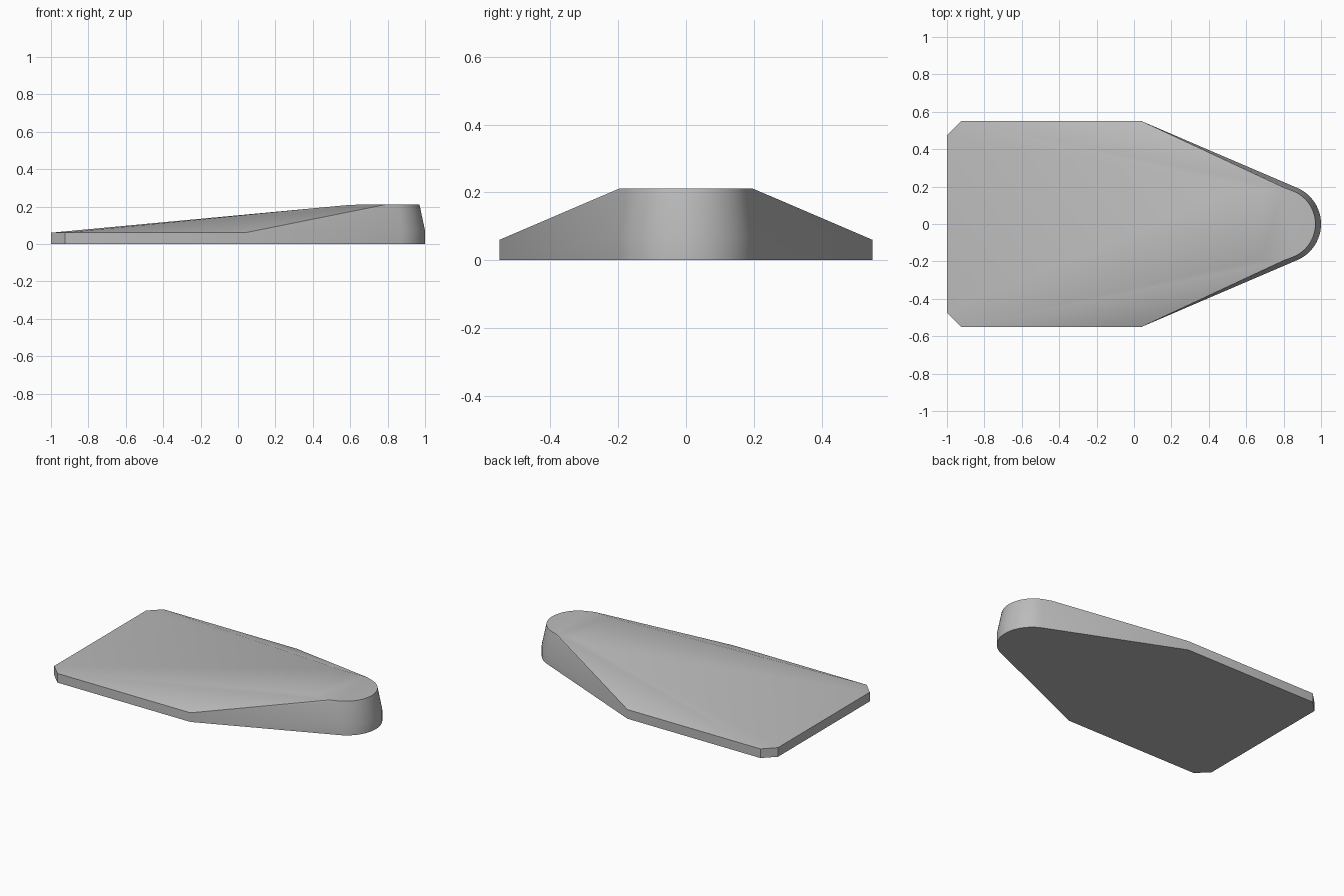
import bpy, bmesh
from math import radians, cos, sin

cube = bpy.data.objects.get("Cube")
if cube:
    bpy.data.objects.remove(cube, do_unlink=True)

# Single plain material
grey = bpy.data.materials.new("light_grey")
grey.use_nodes = True
grey.diffuse_color = (0.5, 0.5, 0.5, 1)
grey.node_tree.nodes["Principled BSDF"].inputs["Base Color"].default_value = (0.5, 0.5, 0.5, 1)

EDGE_Z, DRAFT_Z, TOP_Z = 0.06, 0.07, 0.212
NOSE_ANGLE = 67.4  # where the nose arc meets the straight side


def nose_arc(cx, radius, z, steps=24):
    """Rounded nose running from one side wall to the other."""
    angles = [radians(NOSE_ANGLE * (2 * i / steps - 1)) for i in range(steps + 1)]
    return [(cx + radius * cos(a), radius * sin(a), z) for a in angles]


def mirrored(points):
    return [(x, s * y, z) for x, y, z in points for s in (1, -1)]


# Rear plate outline with clipped corners, at the base and at the thin edge
outline = [(-1, 0.475), (-0.925, 0.55), (0.04, 0.55)]
points = mirrored([(x, y, z) for x, y in outline for z in (0, EDGE_Z)])
# Ends of the ridges between the long ramp, the flanks and the flat top
points += mirrored([(0.58, 0.2, 0.207), (0.68, 0.19, TOP_Z), (0.8, 0.195, TOP_Z)])
# Nose: upright at the base, then drafted inward to the top rim
points += nose_arc(0.79, 0.21, 0) + nose_arc(0.79, 0.21, DRAFT_Z)
points += nose_arc(0.78, 0.19, TOP_Z)

# Skin the profiles into one convex wedge
bm = bmesh.new()
for p in points:
    bm.verts.new(p)
hull = bmesh.ops.convex_hull(bm, input=bm.verts[:])
bmesh.ops.delete(bm, geom=[v for v in bm.verts if not v.link_faces], context='VERTS')
bmesh.ops.dissolve_limit(bm, angle_limit=radians(0.5), verts=bm.verts[:], edges=bm.edges[:])
bmesh.ops.recalc_face_normals(bm, faces=bm.faces[:])

mesh = bpy.data.meshes.new("wedge_body")
bm.to_mesh(mesh)
bm.free()
mesh.materials.append(grey)
body = bpy.data.objects.new("wedge_body", mesh)
bpy.context.collection.objects.link(body)

# Soft ridges on top, crisp rims
bpy.ops.object.select_all(action='DESELECT')
body.select_set(True)
bpy.context.view_layer.objects.active = body
bpy.ops.object.shade_smooth_by_angle(angle=radians(30))
